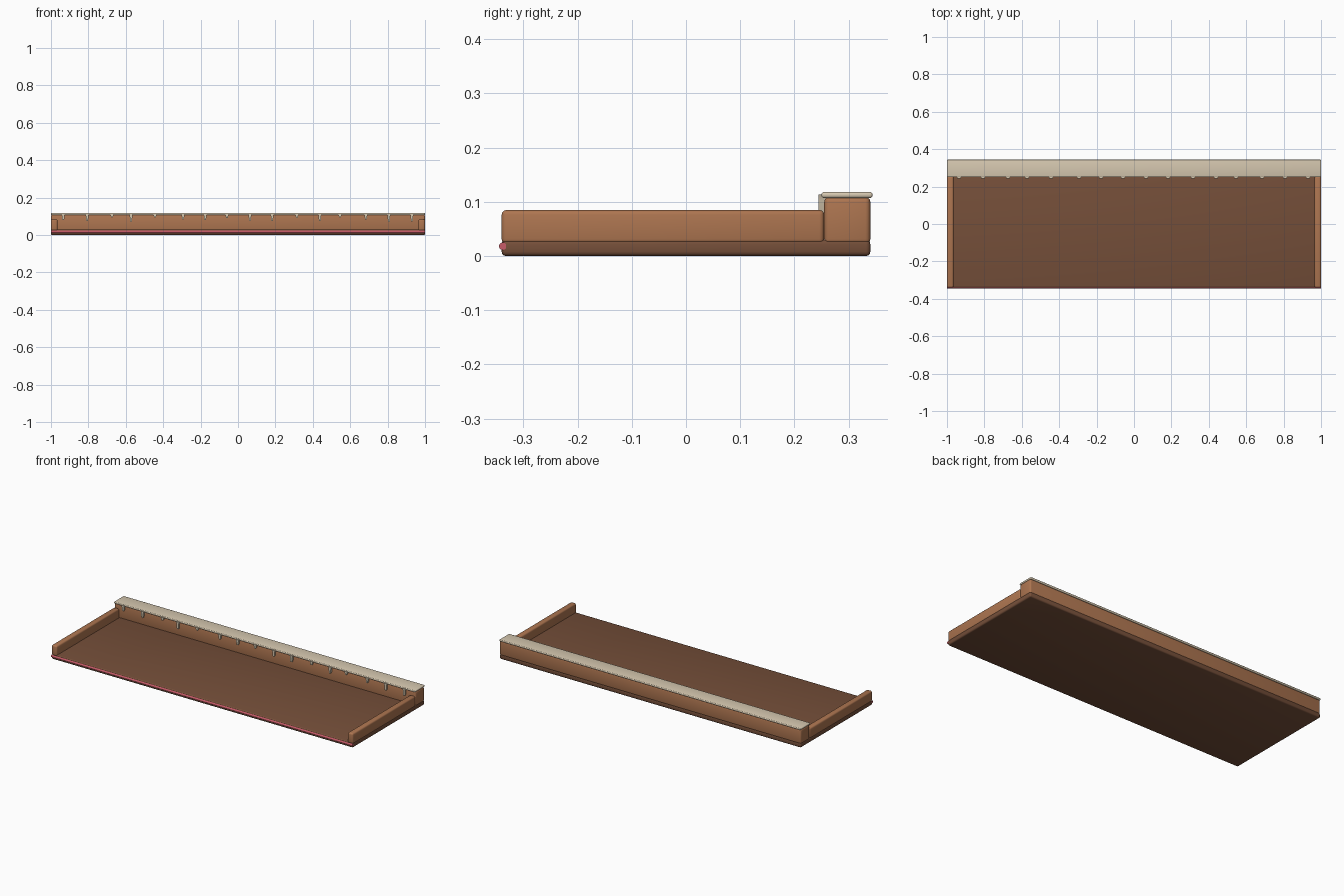
import bpy, bmesh

if "Cube" in bpy.data.objects:
    bpy.data.objects.remove(bpy.data.objects["Cube"])

def mat(name, r, g, b):
    m = bpy.data.materials.new(name)
    lin = [c / 12.92 if c <= 0.04045 else ((c + 0.055) / 1.055) ** 2.4 for c in (r, g, b)]
    m.diffuse_color = (*lin, 1)
    m.use_nodes = True
    m.node_tree.nodes["Principled BSDF"].inputs["Base Color"].default_value = m.diffuse_color
    return m

DARK = mat("dark wood", 0.46, 0.31, 0.225)
WOOD = mat("warm wood", 0.68, 0.46, 0.315)
CREAM = mat("cream icing", 0.84, 0.785, 0.69)
PINK = mat("pink trim", 0.78, 0.36, 0.41)

def finish(name, bm, material, bevel=0, segs=3):
    if bevel:
        bmesh.ops.bevel(bm, geom=bm.edges[:], offset=bevel, segments=segs,
                        profile=0.5, affect='EDGES')
    bmesh.ops.recalc_face_normals(bm, faces=bm.faces[:])
    me = bpy.data.meshes.new(name)
    bm.to_mesh(me)
    bm.free()
    me.materials.append(material)
    ob = bpy.data.objects.new(name, me)
    bpy.context.collection.objects.link(ob)
    bpy.ops.object.select_all(action='DESELECT')
    ob.select_set(True)
    bpy.context.view_layer.objects.active = ob
    bpy.ops.object.shade_smooth_by_angle()
    return ob

def box(name, lo, hi, material, bevel):
    bm = bmesh.new()
    bmesh.ops.create_cube(bm, size=1)
    for v in bm.verts:
        v.co = [(a + b) / 2 + c * (b - a) for a, b, c in zip(lo, hi, v.co)]
    return finish(name, bm, material, bevel)

def prism(bm, points, axis, a, b):
    """Extrude a 2D profile along x (profile y,z) or y (profile x,z)."""
    co = (lambda u, w: (a, u, w)) if axis == 'x' else (lambda u, w: (u, a, w))
    f = bm.faces.new([bm.verts.new(co(u, w)) for u, w in points])
    r = bmesh.ops.extrude_face_region(bm, geom=[f])
    d = (b - a, 0, 0) if axis == 'x' else (0, b - a, 0)
    bmesh.ops.translate(bm, vec=d, verts=[v for v in r['geom'] if isinstance(v, bmesh.types.BMVert)])

# Floor slab
box("floor", (-1, -0.34, 0), (1, 0.34, 0.03), DARK, 0.008)

# Side rails and back wall
for s, n in ((-1, "left_rail"), (1, "right_rail")):
    x0, x1 = sorted((s * 0.965, s))
    box(n, (x0, -0.34, 0.022), (x1, 0.255, 0.085), WOOD, 0.009)
box("back_wall", (-1, 0.255, 0.022), (1, 0.34, 0.109), WOOD, 0.009)

# Cap along the back wall
box("cap", (-1, 0.25, 0.107), (1, 0.344, 0.118), CREAM, 0.0045)

# Drips hanging from the front of the cap
drips = [(-0.935, .08), (-0.807, .075), (-0.674, .095), (-0.572, .07), (-0.444, .095),
         (-0.294, .083), (-0.176, .08), (-0.059, .09), (0.064, .075), (0.182, .074),
         (0.315, .092), (0.438, .074), (0.545, .094), (0.684, .083), (0.807, .07), (0.93, .072)]
bm = bmesh.new()
half = [(0.011, 0.113), (0.007, 0.103), (0.006, None)]
for x, low in drips:
    right = [(x + w, low + 0.006 if z is None else z) for w, z in half]
    left = [(2 * x - u, z) for u, z in reversed(right)]
    prism(bm, right + [(x + 0.003, low), (x - 0.003, low)] + left, 'y', 0.244, 0.259)
finish("drips", bm, CREAM)

# Round trim along the front edge
bm = bmesh.new()
import math
ring = [(-0.338 + 0.007 * math.cos(i * math.pi / 8), 0.018 + 0.007 * math.sin(i * math.pi / 8))
        for i in range(16)]
prism(bm, ring, 'x', -1, 1)
finish("front_trim", bm, PINK)
